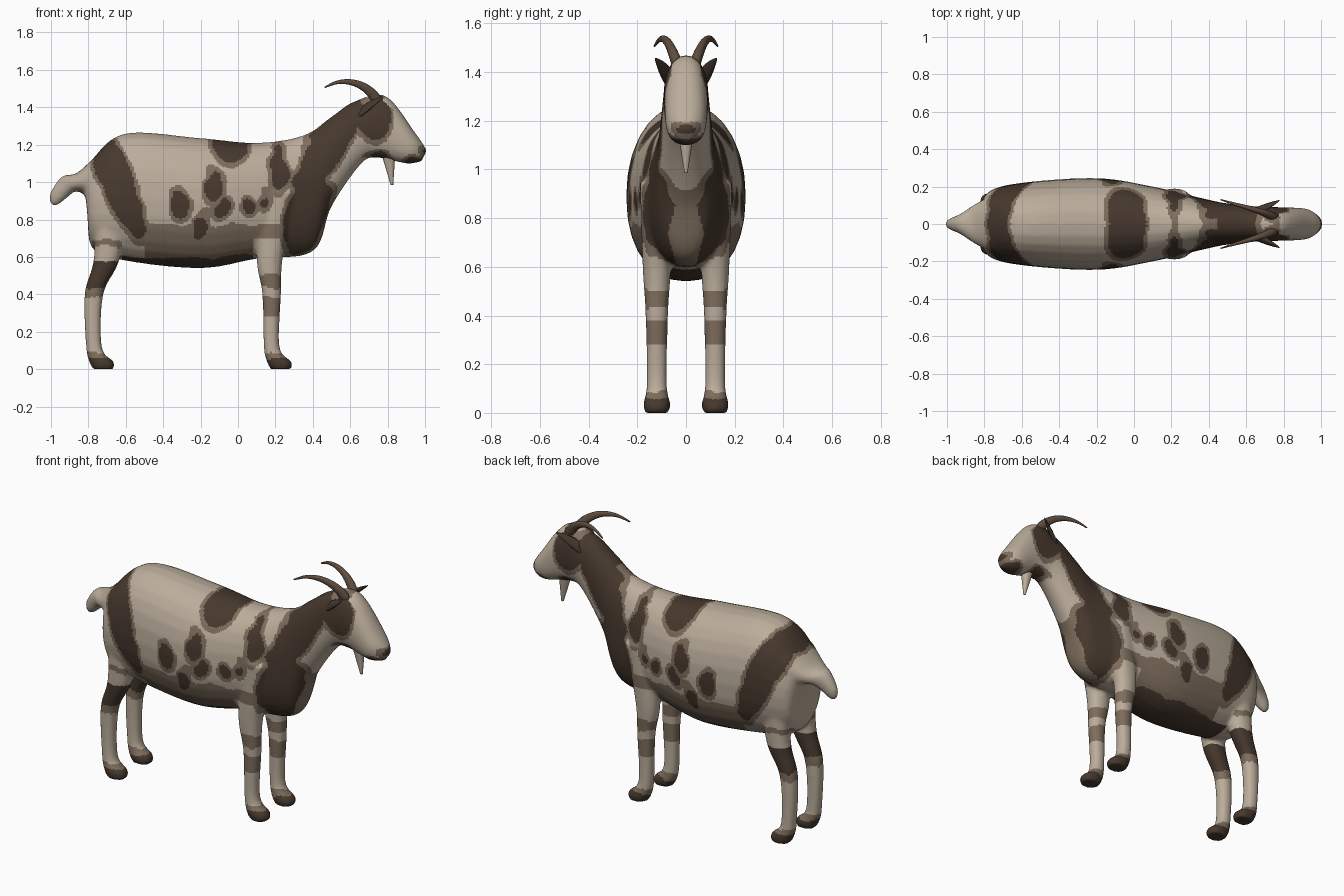
import bpy, bmesh, math
from mathutils import Vector, noise

cube = bpy.data.objects.get("Cube")
if cube:
    bpy.data.objects.remove(cube)


def material(name, *rgb):
    mat = bpy.data.materials.new(name)
    mat.use_nodes = True
    mat.diffuse_color = (*rgb, 1)
    shader = next(n for n in mat.node_tree.nodes if n.type == 'BSDF_PRINCIPLED')
    shader.inputs["Base Color"].default_value = (*rgb, 1)
    shader.inputs["Roughness"].default_value = 0.8
    return mat


CREAM, TAN, DARK = range(3)
coat = [material("cream_coat", .5, .42, .33),
        material("tan_coat", .21, .155, .11),
        material("dark_brown_coat", .062, .04, .027)]
horn_brown = material("horn_brown", .115, .075, .05)


def mix(start, end, t):
    return start + (end - start) * t


def spline(keys, steps=8):
    """Catmull-Rom curve through tuples of numbers."""
    padded = [keys[0], *keys, keys[-1]]
    for i in range(len(keys) - 1):
        for s in range(steps):
            t = s / steps
            yield [b + t / 2 * (c - a + t * (2 * a - 5 * b + 4 * c - d
                                             + t * (3 * b - a - 3 * c + d)))
                   for a, b, c, d in zip(*padded[i:i + 4])]
    yield keys[-1]


def loft(bm, keys, side=1, segments=28):
    """Skin oval rings; each key is upper x, z, lower x, z, half width, y."""
    rings = []
    for xt, zt, xb, zb, width, y in spline(keys):
        ring = []
        for j in range(segments):
            angle = math.tau * j / segments
            c, s = (math.copysign(abs(f) ** 0.9, f) for f in (math.cos(angle), math.sin(angle)))
            up = (1 + c) / 2
            ring.append(bm.verts.new((mix(xb, xt, up), side * (y + s * width), mix(zb, zt, up))))
        rings.append(ring)
    for low, high in zip(rings, rings[1:]):
        for j in range(segments):
            bm.faces.new((low[j - 1], low[j], high[j], high[j - 1]))
    bm.faces.new(rings[0])
    bm.faces.new(rings[-1])


def add_object(name, mesh, materials):
    for mat in materials:
        mesh.materials.append(mat)
    for face in mesh.polygons:
        face.use_smooth = True
    ob = bpy.data.objects.new(name, mesh)
    bpy.context.collection.objects.link(ob)
    return ob


def finish(bm, name, materials):
    bmesh.ops.recalc_face_normals(bm, faces=bm.faces)
    mesh = bpy.data.meshes.new(name)
    bm.to_mesh(mesh)
    bm.free()
    return add_object(name, mesh, materials)


# Torso, neck and head, from rump to nose
trunk = [(-.84, 1, -.8, .86, .06), (-.78, 1.12, -.78, .65, .17), (-.6, 1.26, -.6, .58, .22),
         (-.2, 1.235, -.2, .54, .245), (.1, 1.21, .1, .59, .2), (.35, 1.25, .4, .63, .135),
         (.5, 1.35, .5, .87, .11), (.62, 1.43, .66, 1.1, .095), (.79, 1.46, .75, 1.13, .09),
         (.95, 1.26, .9, 1.1, .08), (1.01, 1.17, .98, 1.11, .03)]
tail = [(-.75, 1.15, -.75, .9, .16), (-.86, 1.05, -.86, .95, .1), (-.94, 1.03, -.91, .92, .055),
        (-1, .95, -.96, .88, .03), (-1.01, .9, -.99, .87, .01)]
# Legs from shoulder or hip to hoof: height, radius, front x, hind x
leg = [(.95, .09, .22, -.68), (.6, .07, .17, -.7), (.4, .05, .18, -.77),
       (.12, .042, .18, -.77), (.04, .065, .22, -.73), (0, .055, .23, -.72)]

bm = bmesh.new()
for part in (trunk, tail):
    loft(bm, [(*key, 0) for key in part])
for side in (1, -1):
    for pair in (0, 1):
        loft(bm, [(x[pair] + r, z, x[pair] - r, z, .6 * r + .016, .12) for z, r, *x in leg], side)
rough = finish(bm, "body_blend", [])

# Fuse the parts into one smooth skin
fuse = rough.modifiers.new("fuse", 'REMESH')
fuse.mode = 'VOXEL'
fuse.voxel_size = 0.011
rough.modifiers.new("soften", 'SMOOTH').iterations = 6
depsgraph = bpy.context.evaluated_depsgraph_get()
skin = bpy.data.meshes.new_from_object(rough.evaluated_get(depsgraph))
bpy.data.objects.remove(rough)
skin.materials.clear()
add_object("body", skin, coat)

# Dark coat patches, leaning ovals: x, z, half width, half height, lean
patches = [(-.65, 1, .09, .28, -.4),                                # hip band
           (-.04, 1.23, .1, .13, 0), (.22, 1.06, .05, .1, 0),       # saddle, shoulder
           (-.13, .97, .05, .07, 0), (-.08, .86, .04, .05, .4),     # flank spots
           (-.31, .87, .05, .07, 0), (-.2, .75, .04, .06, .3),
           (.06, .87, .03, .04, 0), (.14, .9, .03, .04, 0),
           (.48, 1.2, .11, .28, .5), (.37, .83, .12, .23, .2),      # neck, chest
           (.73, 1.33, .08, .11, 0), (.76, 1.12, .05, .03, 0),      # cheek, jaw
           (.95, 1.1, .04, .025, 0), (1, 1.17, .02, .02, 0)]        # lip, nose


def patch_distance(x, z):
    return min((math.hypot((x - px - lean * (z - pz)) / w, (z - pz) / h) - 1) * min(w, h)
               for px, pz, w, h, lean in patches)


def leg_colour(x, z):
    if z < .055:
        return DARK
    if x < 0:
        return DARK if z > .43 else TAN if z > .385 or z < .09 else CREAM
    return TAN if .44 < z < .51 or .28 < z < .38 or z < .09 else CREAM


def coat_colour(p):
    y = abs(p.y)
    wobble = noise.noise(Vector((p.x, y, p.z)) * 12) / 50
    x, z = p.x, p.z + wobble
    on_belly = -.62 < x < .08
    if z < .6 and on_belly:
        return DARK
    if z < .58 and y > .05:
        return leg_colour(x, z)
    breast = x > .3 and z < .88 and y < .075 - abs(z - .74) / 4
    if breast:
        return TAN
    throat = .58 < x < .7 and y < .045 and z < 1.13
    face = x > .78 and y < .06 and z > 1.22
    if throat or face:
        return CREAM
    distance = patch_distance(x, z) + wobble
    if distance < .02:
        return DARK if distance < 0 else TAN
    flank = -.5 < x < .25 and .775 > z > (.6 if on_belly else .7)
    thigh_mark = -.78 < x < -.62 and .655 < z < .69
    return TAN if flank or thigh_mark else CREAM


for face in skin.polygons:
    face.material_index = coat_colour(face.center)

# Horns sweep back along an arc; ears taper forward and out
horn, ear = [], []
for i in range(6):
    t = i / 5
    angle = math.radians(mix(22, 122, t))
    r = mix(.032, .004, t)
    c, s = math.cos(angle), math.sin(angle)
    horn.append((.57 + (.2 + r) * c, 1.337 + (.2 + r) * s,
                 .57 + (.2 - r) * c, 1.337 + (.2 - r) * s, r * .8, mix(.03, .13, t)))
    x, z, r = mix(.65, .775, t), mix(1.37, 1.453, t), mix(.04, .006, t * t)
    ear.append((x + r / 2, z + r, x - r / 2, z - r, r / 2, mix(.065, .125, t)))
for side, tag in ((1, "left"), (-1, "right")):
    for part, keys, mat in (("horn", horn, horn_brown), ("ear", ear, coat[DARK])):
        bm = bmesh.new()
        loft(bm, keys, side, 16)
        finish(bm, f"{tag}_{part}", [mat])

# Beard hangs from the chin to a point
bm = bmesh.new()
beard = []
for t in (0, .5, 1):
    x, z, r = mix(.805, .823, t), mix(1.14, .985, t), mix(.035, .007, t)
    beard.append((x - r, z, x + r, z, r * .9, 0))
loft(bm, beard, segments=16)
finish(bm, "beard", [coat[CREAM]])
